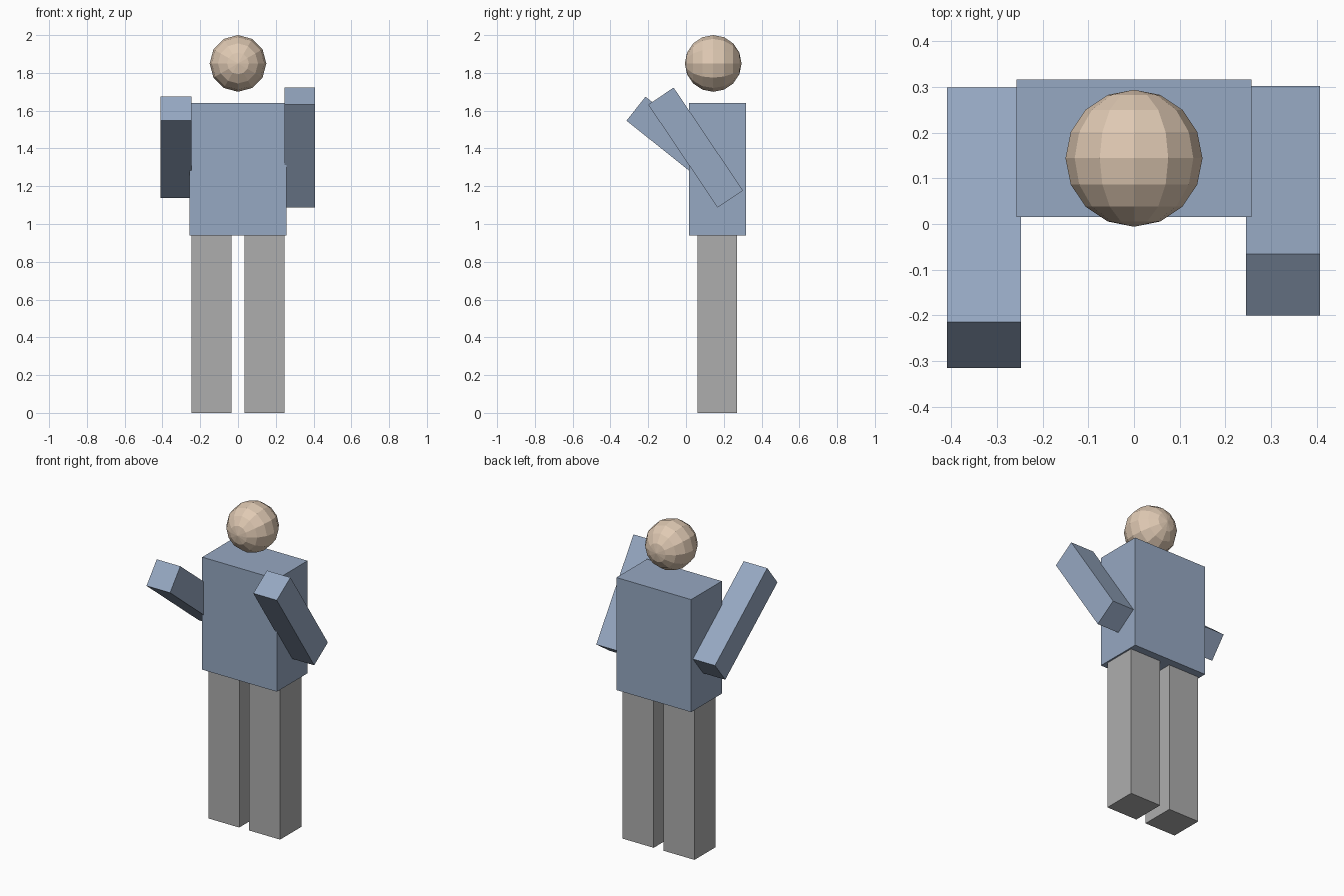
import bpy, bmesh, math
from mathutils import Matrix

if "Cube" in bpy.data.objects:
    bpy.data.objects.remove(bpy.data.objects["Cube"])


def material(name, rgb):
    m = bpy.data.materials.new(name)
    m.diffuse_color = (*rgb, 1.0)
    m.use_nodes = True
    m.node_tree.nodes["Principled BSDF"].inputs["Base Color"].default_value = m.diffuse_color
    return m


blue = material("dusty blue", (0.305, 0.392, 0.539))
grey = material("grey", (0.42, 0.42, 0.42))
skin = material("skin", (0.74, 0.585, 0.45))


def add_object(name, bm, mat):
    mesh = bpy.data.meshes.new(name)
    bm.to_mesh(mesh)
    bm.free()
    mesh.materials.append(mat)
    ob = bpy.data.objects.new(name, mesh)
    bpy.context.collection.objects.link(ob)
    return ob


def box(name, centre, size, mat, tilt=0.0):
    """Box of given size, tilted about x by degrees."""
    bm = bmesh.new()
    bmesh.ops.create_cube(bm, size=1.0)
    bm.transform(Matrix.Translation(centre)
                 @ Matrix.Rotation(math.radians(tilt), 4, 'X')
                 @ Matrix.Diagonal((*size, 1.0)))
    return add_object(name, bm, mat)


# Torso
box("torso", (0, 0.166, 1.29), (0.514, 0.301, 0.70), blue)

# Legs
for side, sx in (("left", 1), ("right", -1)):
    box(side + "_leg", (sx * 0.1405, 0.165, 0.47), (0.213, 0.208, 0.94), grey)

# Arms, raised forwards at different angles
box("right_arm", (-0.328, -0.008, 1.4055), (0.162, 0.657, 0.162), blue, -38.6)
box("left_arm", (0.326, 0.051, 1.4045), (0.162, 0.657, 0.162), blue, -56.0)

# Head: low-poly sphere with its pole facing forwards
bm = bmesh.new()
bmesh.ops.create_uvsphere(bm, u_segments=12, v_segments=8, radius=0.15)
bm.transform(Matrix.Translation((0, 0.144, 1.85)) @ Matrix.Rotation(math.pi / 2, 4, 'X'))
add_object("head", bm, skin)
